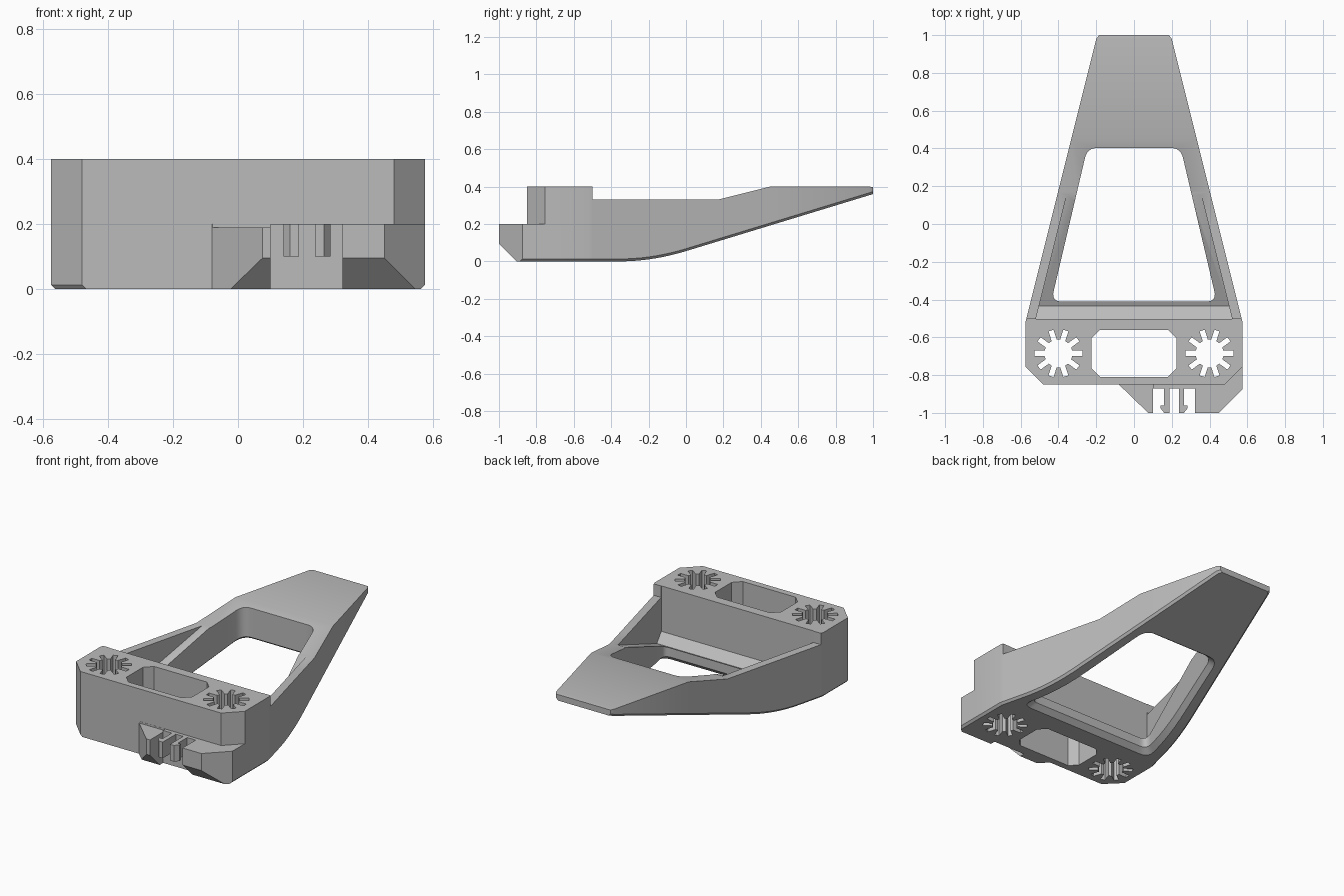
import bpy
import bmesh
from math import cos, sin, pi, radians
from mathutils import Vector

cube = bpy.data.objects.get("Cube")
if cube:
    bpy.data.objects.remove(cube, do_unlink=True)

grey = bpy.data.materials.new("plain_grey")
grey.use_nodes = True
colour = (0.5, 0.5, 0.5, 1)
grey.diffuse_color = colour
grey.node_tree.nodes["Principled BSDF"].inputs["Base Color"].default_value = colour


def loft(name, rings):
    """Skin a closed solid through rings that share one point count."""
    bm = bmesh.new()
    loops = [[bm.verts.new(p) for p in ring] for ring in rings]
    n = len(loops[0])
    for a, b in zip(loops, loops[1:]):
        for i in range(n):
            j = (i + 1) % n
            bm.faces.new((a[i], a[j], b[j], b[i]))
    bm.faces.new(loops[0])
    bm.faces.new(loops[-1])
    bmesh.ops.recalc_face_normals(bm, faces=bm.faces)
    mesh = bpy.data.meshes.new(name)
    bm.to_mesh(mesh)
    bm.free()
    mesh.materials.append(grey)
    obj = bpy.data.objects.new(name, mesh)
    bpy.context.collection.objects.link(obj)
    return obj


def prism(name, outline, z0, z1):
    return loft(name, [[(x, y, z) for x, y in outline] for z in (z0, z1)])


def box(name, x0, x1, y0, y1, z0, z1):
    return prism(name, [(x0, y0), (x1, y0), (x1, y1), (x0, y1)], z0, z1)


def combine(target, tool, operation):
    mod = target.modifiers.new(operation, 'BOOLEAN')
    mod.operation = operation
    mod.solver = 'EXACT'
    mod.object = tool
    bpy.context.view_layer.objects.active = target
    bpy.ops.object.modifier_apply(modifier=mod.name)
    bpy.data.objects.remove(tool, do_unlink=True)


def cut(target, tool):
    combine(target, tool, 'DIFFERENCE')


def underside(y):
    """Height of the underside: flat, then a curve into a straight ramp."""
    if y < -0.36:
        return 0
    if y < 0:
        return 0.153 * (y + 0.36) ** 2 / 0.36
    return 0.055 + 0.305 * y


# Main body: block at the front, tapering arms and the raised tip
EDGE = 0.013


def section(y, w, top):
    b = underside(y)
    half = [(w, top), (w, b + EDGE), (w - EDGE, b)]
    return [(x, y, z) for x, z in half] + [(-x, y, z) for x, z in reversed(half)]


def taper(y):
    return 0.575 - 0.25 * (y + 0.52)


stations = [(-0.85, 0.48, 0.4), (-0.755, 0.575, 0.4), (-0.52, 0.575, 0.4),
            (-0.5, taper(-0.5), 0.4)]
for y in [-0.4995] + [-0.36 + 0.04 * i for i in range(10)] + [0.17]:
    stations.append((y, taper(y), 0.33))
stations += [(0.45, taper(0.45), 0.4), (0.98, taper(0.98), 0.4), (1, 0.185, 0.397)]
body = loft("handle_body", [section(*s) for s in stations])

# Offset clip mount on the front, with its sloped lower edge


def mount_ring(z, front, side):
    return [(-0.08, -0.85, z), (0.075 - 1.033 * (front + 1), front, z),
            (front + 1.45, front, z), (side, side - 1.45, z),
            (side, -0.74, z), (-0.08, -0.74, z)]


mount = loft("clip_mount", [mount_ring(0, -0.905, 0.575 - EDGE),
                            mount_ring(EDGE, -0.918, 0.575),
                            mount_ring(0.095, -1, 0.575),
                            mount_ring(0.2, -1, 0.575)])
cut(mount, box("step_cutter", -0.3, 0.1, -1.1, -0.851, 0.19, 0.3))
combine(body, mount, 'UNION')
cut(body, box("clip_recess", 0.1, 0.322, -1.1, -0.872, -0.1, 0.3))

# Hollow behind the block, between the arms
hollow = [(-0.502, 0.52, 0.12), (-0.435, 0.503, 0.075), (0.17, 0.352, 0.336)]
cut(body, loft("hollow_cutter", [[(w, y, z), (w, y, 0.6), (-w, y, 0.6), (-w, y, z)]
                                 for y, w, z in hollow]))

# Rounded window, flared along the underside


def window_outline(d):
    xb, xt, yb, yt = 0.438 + 1.27 * d, 0.247 + 0.79 * d, -0.41 - d, 0.403 + d
    corners = [Vector(c) for c in ((-xb, yb), (xb, yb), (xt, yt), (-xt, yt))]
    r = 0.055 + 0.5 * d
    points = []
    for i, c in enumerate(corners):
        before, after = corners[i - 1], corners[(i + 1) % 4]
        p = c + (before - c).normalized() * r
        q = c + (after - c).normalized() * r
        for k in range(9):
            t = k / 8
            points.append(p * (1 - t) ** 2 + c * 2 * t * (1 - t) + q * t * t)
        end = after + (c - after).normalized() * r
        points += [q.lerp(end, k / 12) for k in range(1, 12)]
    return points


def window_ring(d, lift):
    return [(p.x, p.y, underside(p.y) + lift) for p in window_outline(d)]


flat = [[(p.x, p.y, z) for p in window_outline(d)] for d, z in ((0.06, -0.5), (0, 0.8))]
cut(body, loft("window_cutter", [flat[0], window_ring(0.06, -0.03),
                                 window_ring(0, 0.03), flat[1]]))

# Eight-sided hole through the block
hole = [(0.225, -0.765), (0.18, -0.81), (-0.18, -0.81), (-0.225, -0.765),
        (-0.225, -0.605), (-0.18, -0.56), (0.18, -0.56), (0.225, -0.605)]
cut(body, prism("hole_cutter", hole, -0.2, 0.6))

# Ten-slotted star holes at both ends
for cx in (-0.4, 0.4):
    star = []
    for i in range(10):
        a = i * pi / 5
        for u, v in ((0.073, -0.014), (0.127, -0.014), (0.127, 0.014), (0.073, 0.014)):
            star.append((cx + u * cos(a) - v * sin(a), -0.685 + u * sin(a) + v * cos(a)))
    cut(body, prism("star_cutter", star, -0.2, 0.6))

# Pair of hooked clip fingers
finger = [(0.025, -0.86), (0.025, -1), (0.052, -1), (0.072, -0.975),
          (0.072, -0.962), (0.052, -0.962), (0.052, -0.86)]
parts = [body]
for name, side in (("clip_finger_left", 1), ("clip_finger_right", -1)):
    parts.append(prism(name, [(0.212 + side * x, y) for x, y in finger], 0.1, 0.2))

# Smooth the gentle curves and keep the edges sharp
for obj in parts:
    bpy.ops.object.select_all(action='DESELECT')
    obj.select_set(True)
    bpy.context.view_layer.objects.active = obj
    bpy.ops.object.shade_smooth_by_angle(angle=radians(25))
